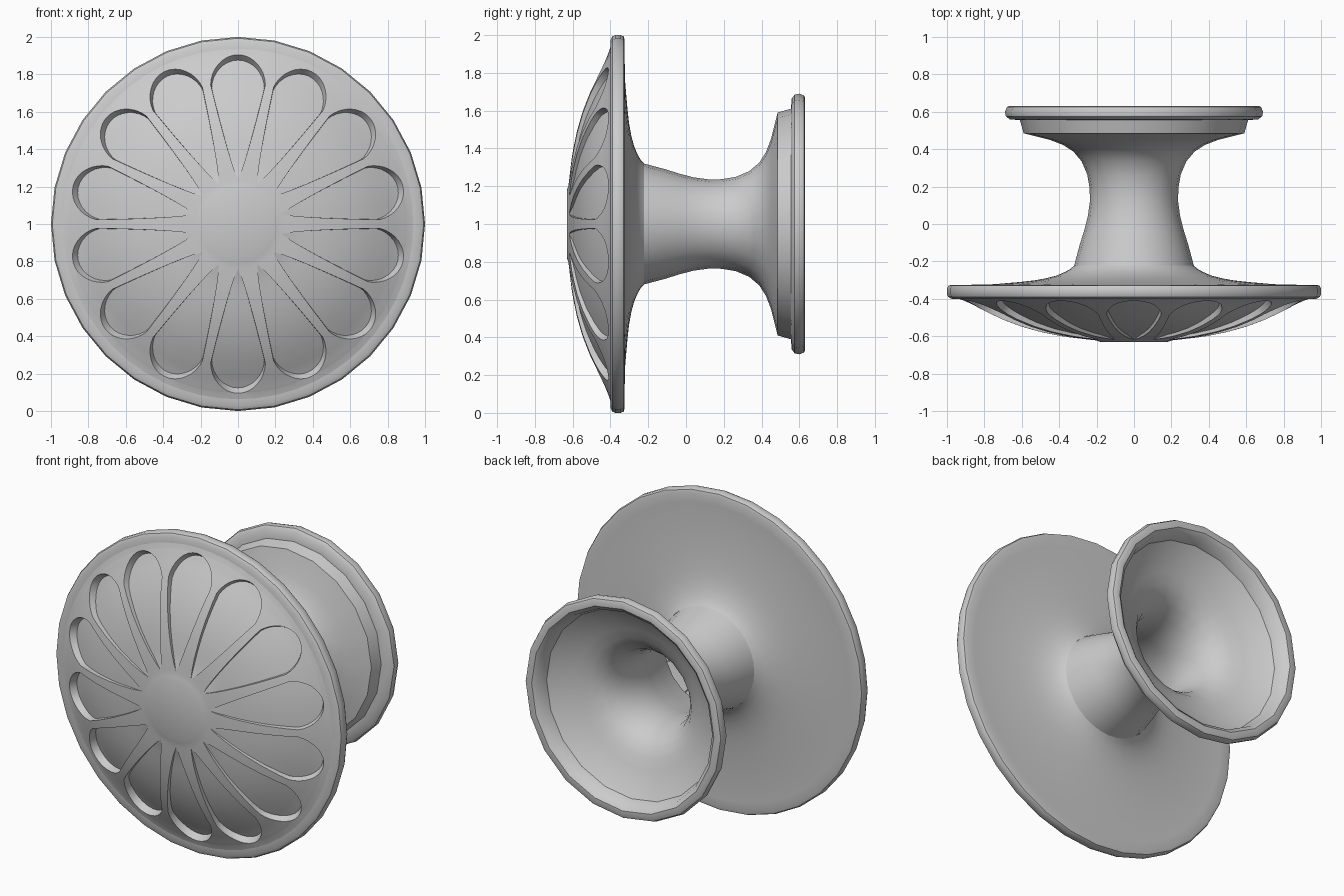
import bpy, bmesh, math
from mathutils import Vector

if "Cube" in bpy.data.objects:
    bpy.data.objects.remove(bpy.data.objects["Cube"])

metal = bpy.data.materials.new("grey_metal")
metal.use_nodes = True
GREY = (0.6, 0.6, 0.6, 1)
metal.diffuse_color = GREY
metal.node_tree.nodes["Principled BSDF"].inputs["Base Color"].default_value = GREY


def polar(r, y, a):
    return Vector((r * math.cos(a), y, 1 + r * math.sin(a)))


def add_grid(bm, rows):
    verts = [[bm.verts.new(p) for p in row] for row in rows]
    for lo, hi in zip(verts, verts[1:]):
        for j in range(len(lo) - 1):
            bm.faces.new((lo[j], hi[j], hi[j + 1], lo[j + 1]))


def finish(bm, name, angle=35):
    bmesh.ops.remove_doubles(bm, verts=bm.verts, dist=0.0002)
    mesh = bpy.data.meshes.new(name)
    bm.to_mesh(mesh)
    bm.free()
    mesh.materials.append(metal)
    ob = bpy.data.objects.new(name, mesh)
    bpy.context.collection.objects.link(ob)
    bpy.ops.object.select_all(action="DESELECT")
    ob.select_set(True)
    bpy.context.view_layer.objects.active = ob
    bpy.ops.object.shade_smooth_by_angle(angle=math.radians(angle))


def lathe(name, profile, sides):
    bm = bmesh.new()
    angles = [math.tau * k / sides + math.pi / 2 for k in range(sides + 1)]
    add_grid(bm, [[polar(r, y, a) for a in angles] for r, y in profile])
    finish(bm, name)


# Plate: rolled rim and flared back
lathe("rim_and_back_plate", [
    (0.915, -0.40), (0.975, -0.40), (0.993, -0.39), (1.0, -0.375), (1.0, -0.345),
    (0.993, -0.33), (0.975, -0.325), (0.92, -0.326), (0.75, -0.322), (0.61, -0.31),
    (0.53, -0.301), (0.47, -0.29), (0.415, -0.276), (0.37, -0.257), (0.34, -0.24),
    (0.32, -0.222)], 32)

# Neck with foot flange, then back inside as a hollow funnel
lathe("neck_and_foot", [
    (0.322, -0.23), (0.29, -0.11), (0.265, -0.03), (0.247, 0.04), (0.236, 0.12),
    (0.237, 0.19), (0.25, 0.265), (0.28, 0.335), (0.325, 0.388), (0.38, 0.423),
    (0.45, 0.45), (0.59, 0.485), (0.61, 0.555), (0.665, 0.56), (0.685, 0.575),
    (0.69, 0.60), (0.68, 0.625), (0.67, 0.63), (0.635, 0.63), (0.61, 0.61),
    (0.59, 0.545), (0.52, 0.497), (0.435, 0.459), (0.37, 0.43), (0.315, 0.395),
    (0.27, 0.34), (0.24, 0.265), (0.228, 0.19), (0.227, 0.12), (0.238, 0.04),
    (0.28, -0.11), (0.312, -0.23)], 20)

# Dome with recessed petals
DOME = [(0, -0.63), (0.18, -0.63), (0.205, -0.622), (0.24, -0.618), (0.37, -0.603),
        (0.5, -0.577), (0.6, -0.549), (0.7, -0.512), (0.8, -0.464), (0.86, -0.432),
        (0.905, -0.411), (0.94, -0.399)]
PETALS, TIP, BULGE, WIDE = 14, 0.24, 0.758, 0.147
HALF = math.pi / PETALS


def dome_y(r):
    for (r0, y0), (r1, y1) in zip(DOME, DOME[1:]):
        if r <= r1:
            return y0 + (y1 - y0) * (r - r0) / (r1 - r0)
    return DOME[-1][1]


def half_angle(r):
    if r < BULGE:
        return WIDE * ((r - TIP) / (BULGE - TIP)) ** 0.85 / r
    return math.sqrt(max(0, WIDE ** 2 - (r - BULGE) ** 2)) / r


radii = [TIP + (BULGE - TIP) * k / 10 for k in range(10)]
radii += [BULGE + WIDE * math.sin(k * math.pi / 16) for k in range(9)]
bm = bmesh.new()
for k in range(PETALS):
    mid = math.pi / 2 + 2 * HALF * k
    ring = [mid + HALF * u for u in (-1, -0.5, 0, 0.5, 1)]
    for part in (DOME[:4], DOME[-2:]):
        add_grid(bm, [[polar(r, y, a) for a in ring] for r, y in part])
    left, right, floor, wall_l, wall_r = [], [], [], [], []
    for r in radii:
        y, w = dome_y(r), half_angle(r)
        t = (r - TIP) / (BULGE + WIDE - TIP)
        left.append([polar(r, y, mid - HALF + (HALF - w) * u) for u in (0, 0.5, 1)])
        right.append([polar(r, y, mid + w + (HALF - w) * u) for u in (0, 0.5, 1)])
        # Floor is sunk square to the dome, deeper toward the round end
        depth = 0.015 * min(1, t * 8) + 0.03 * t ** 2
        slope = math.radians(5 + 35 * t)
        fr, fy = r - depth * math.sin(slope), y + depth * math.cos(slope)
        row = [polar(fr, fy, mid + 0.985 * w * u) for u in (-1, -0.5, 0, 0.5, 1)]
        floor.append(row)
        wall_l.append([left[-1][-1], row[0]])
        wall_r.append([row[-1], right[-1][0]])
    for grid in (left, right, floor, wall_l, wall_r):
        add_grid(bm, grid)
bmesh.ops.dissolve_degenerate(bm, dist=0.0001, edges=bm.edges)
finish(bm, "petal_dome", 30)
